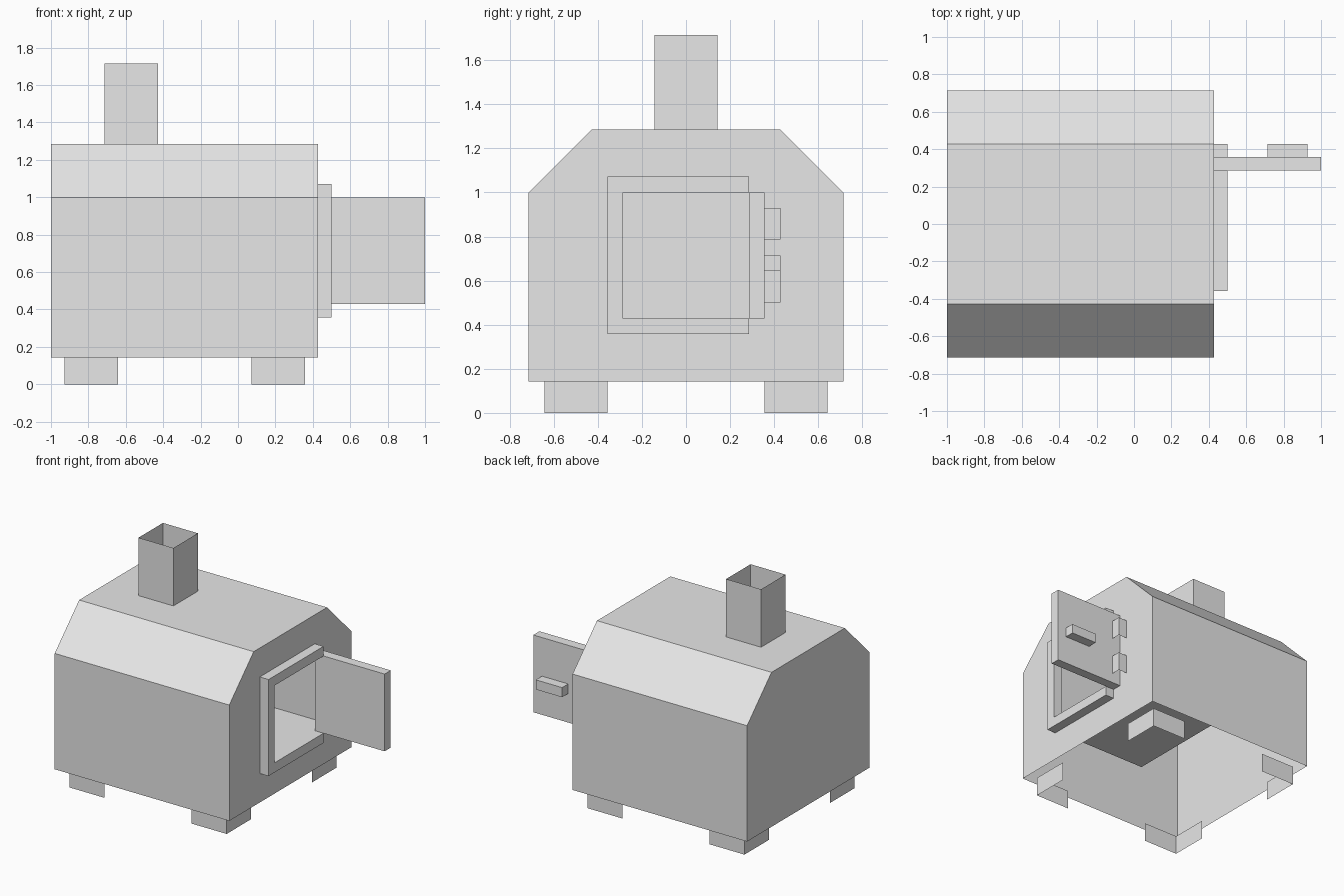
import bpy
import bmesh
from mathutils import Vector

U = 1 / 14  # building grid step

default = bpy.data.objects.get("Cube")
if default:
    bpy.data.objects.remove(default, do_unlink=True)

grey = bpy.data.materials.new("plain_grey")
grey.use_nodes = True
grey.diffuse_color = (0.8, 0.8, 0.8, 1)
for node in grey.node_tree.nodes:
    if node.type == 'BSDF_PRINCIPLED':
        node.inputs["Base Color"].default_value = (0.8, 0.8, 0.8, 1)

AXES = {"+x": (1, 0, 0), "-x": (-1, 0, 0), "+y": (0, 1, 0),
        "-y": (0, -1, 0), "+z": (0, 0, 1), "-z": (0, 0, -1)}


def finish(name, bm):
    """Scale from grid steps to units and add the object."""
    bmesh.ops.scale(bm, vec=(U, U, U), verts=bm.verts)
    mesh = bpy.data.meshes.new(name)
    bm.to_mesh(mesh)
    bm.free()
    mesh.materials.append(grey)
    obj = bpy.data.objects.new(name, mesh)
    bpy.context.collection.objects.link(obj)
    return obj


def box(name, x, y, z, keep=tuple(AXES)):
    """Box between the given ranges, keeping only the listed sides."""
    bm = bmesh.new()
    bmesh.ops.create_cube(bm, size=1)
    bm.normal_update()
    sides = [Vector(AXES[k]) for k in keep]
    drop = [f for f in bm.faces if not any(f.normal.dot(s) > 0.9 for s in sides)]
    if drop:
        bmesh.ops.delete(bm, geom=drop, context='FACES')
    for v in bm.verts:
        v.co = [lo + (c + 0.5) * (hi - lo) for c, (lo, hi) in zip(v.co, (x, y, z))]
    return finish(name, bm)


# Body shell: chamfered profile, open underneath, doorway in the right-hand end
bm = bmesh.new()
half = [(10, 2), (10, 14), (6, 18)]
profile = half + [(-y, z) for y, z in reversed(half)]
ends = [[bm.verts.new((x, y, z)) for y, z in profile] for x in (-14, 6)]
for i in range(len(profile) - 1):
    bm.faces.new((ends[0][i], ends[0][i + 1], ends[1][i + 1], ends[1][i]))
bm.faces.new(ends[0])
doorway_half = [(0, 2)] + half + [(0, 18), (0, 14), (4, 14), (4, 6), (0, 6)]
for s in (1, -1):
    bm.faces.new([bm.verts.new((6, s * y, z)) for y, z in doorway_half])
bmesh.ops.remove_doubles(bm, verts=bm.verts, dist=0.001)
bmesh.ops.recalc_face_normals(bm, faces=bm.faces)
finish("body_shell", bm)

# Firebox lining behind the doorway
box("firebox", (-6, 6), (-6, 6), (6, 14), ("-x", "+y", "-y", "+z", "-z"))

# Open chimney
box("chimney", (-10, -6), (-2, 2), (18, 24), ("+x", "-x", "+y", "-y"))

# Legs: two outer plates at each corner
for side_x, xr in (("-x", (-13, -9)), ("+x", (1, 5))):
    for side_y, yr in (("-y", (-9, -5)), ("+y", (5, 9))):
        place = ("front" if side_y == "-y" else "back") + ("_left" if side_x == "+x" else "_right")
        box(place + "_leg", xr, yr, (0, 2), (side_x, side_y))

# Three-sided door frame
box("frame_top", (6, 7), (-5, 4), (14, 15))
box("frame_bottom", (6, 7), (-5, 4), (5, 6))
box("frame_side", (6, 7), (-5, -4), (6, 14), ("+x", "-x", "+y", "-y"))

# Open door with its handle and hinges
box("door", (6, 14), (4, 5), (6, 14))
box("door_handle", (10, 13), (5, 6), (9, 10))
for name, zr in (("upper_hinge", (11, 13)), ("lower_hinge", (7, 9))):
    box(name, (6, 7), (5, 6), zr, ("+x", "+y", "+z"))
